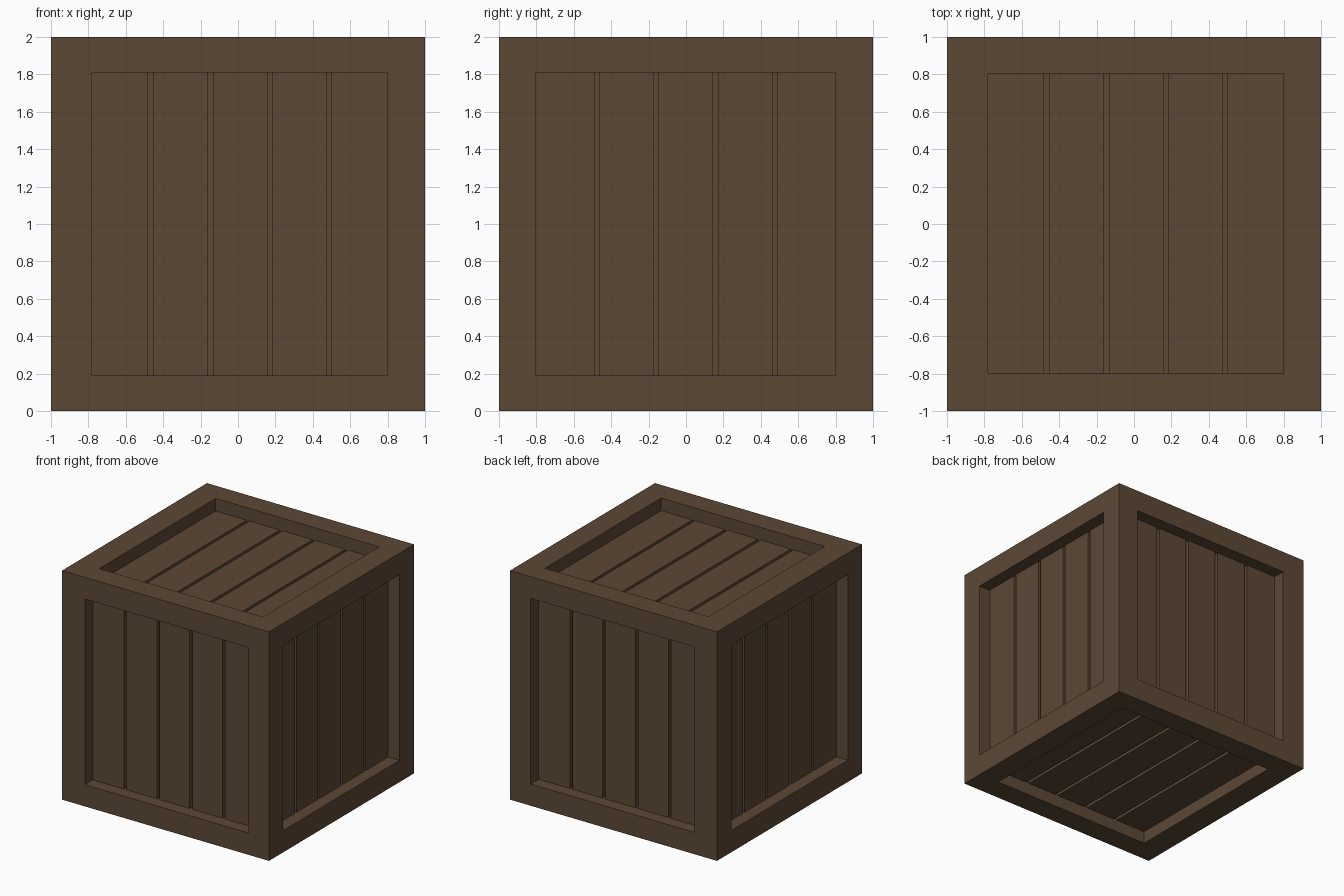
import bpy, bmesh
from mathutils import Vector

if "Cube" in bpy.data.objects:
    bpy.data.objects.remove(bpy.data.objects["Cube"])

RECESS, GROOVE = 0.11, 0.145   # depth of the planks and of the gaps between them

wood = bpy.data.materials.new("dark_brown_wood")
wood.diffuse_color = (0.107, 0.065, 0.036, 1)
wood.use_nodes = True
wood.node_tree.nodes["Principled BSDF"].inputs["Base Color"].default_value = wood.diffuse_color

X, Y, Z = Vector((1, 0, 0)), Vector((0, 1, 0)), Vector((0, 0, 1))
GAPS_X = [(-0.48, -0.453), (-0.16, -0.133), (0.157, 0.184), (0.472, 0.498)]
GAPS_Y = [(-0.49, -0.466), (-0.175, -0.15), (0.145, 0.17), (0.465, 0.49)]

# outward normal, across direction, plank direction, opening (u0, u1, v0, v1), gaps
IN_X = (-0.78, 0.80, -0.81, 0.81)
IN_Y = (-0.805, 0.80, -0.81, 0.81)
IN_TOP = (-0.78, 0.80, -0.80, 0.805)
SIDES = [(-Y, X, Z, IN_X, GAPS_X), (Y, X, Z, IN_X, GAPS_X),
         (X, Y, Z, IN_Y, GAPS_Y), (-X, Y, Z, IN_Y, GAPS_Y),
         (Z, X, Y, IN_TOP, GAPS_X), (-Z, X, Y, IN_TOP, GAPS_X)]


def quad(bm, side, pts, facing):
    """Add one face from (u, v, depth) points, turned towards 'facing'."""
    n, u, v = side[:3]
    f = bm.faces.new([bm.verts.new(u * a + v * b + n * (1 - d) + Z) for a, b, d in pts])
    f.normal_update()
    if f.normal.dot(facing) < 0:
        f.normal_flip()


def finish(bm, name):
    bmesh.ops.remove_doubles(bm, verts=bm.verts, dist=0.0005)
    mesh = bpy.data.meshes.new(name)
    bm.to_mesh(mesh)
    bm.free()
    mesh.materials.append(wood)
    bpy.context.collection.objects.link(bpy.data.objects.new(name, mesh))


# outer frame: mitred border and the walls of each opening
bm = bmesh.new()
for side in SIDES:
    n, u, v, (u0, u1, v0, v1), gaps = side
    outer = [(-1, -1), (1, -1), (1, 1), (-1, 1)]
    inner = [(u0, v0), (u1, v0), (u1, v1), (u0, v1)]
    for i, inward in enumerate((v, -u, -v, u)):
        j = (i + 1) % 4
        a, b = inner[i], inner[j]
        quad(bm, side, [(*outer[i], 0), (*outer[j], 0), (*b, 0), (*a, 0)], n)
        quad(bm, side, [(*a, 0), (*b, 0), (*b, RECESS), (*a, RECESS)], inward)
finish(bm, "crate_frame")

# recessed planks with narrow gaps between them
bm = bmesh.new()
for side in SIDES:
    n, u, v, (u0, u1, v0, v1), gaps = side
    cuts = [u0] + [c for g in gaps for c in g] + [u1]
    for i, (a, b) in enumerate(zip(cuts, cuts[1:])):
        d = GROOVE if i % 2 else RECESS
        quad(bm, side, [(a, v0, d), (b, v0, d), (b, v1, d), (a, v1, d)], n)
        if i % 2:
            for c, facing in ((a, u), (b, -u)):
                quad(bm, side, [(c, v0, RECESS), (c, v1, RECESS), (c, v1, d), (c, v0, d)], facing)
            for c, facing in ((v0, v), (v1, -v)):
                quad(bm, side, [(a, c, RECESS), (b, c, RECESS), (b, c, d), (a, c, d)], facing)
finish(bm, "plank_panels")
